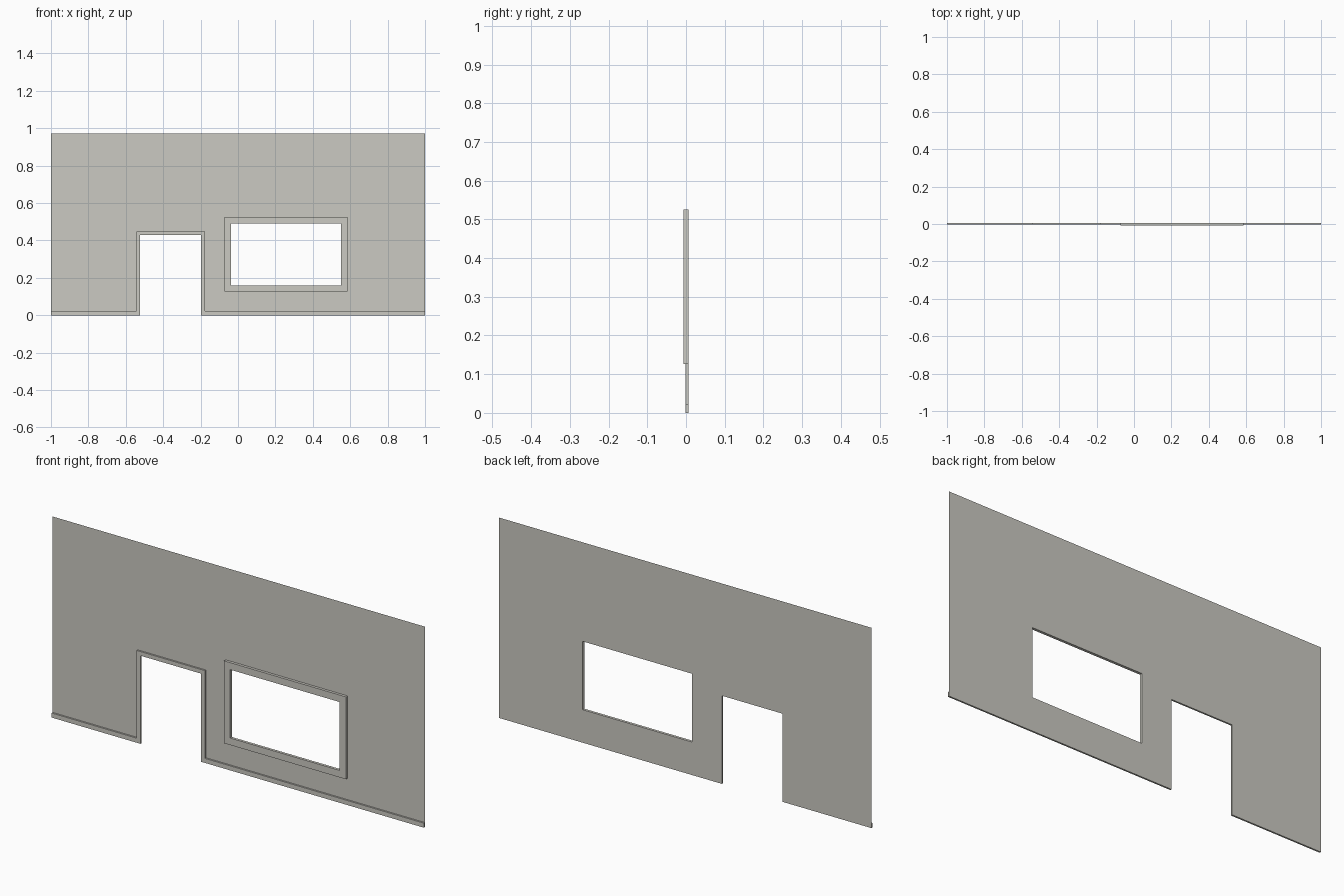
import bpy, bmesh

if "Cube" in bpy.data.objects:
    bpy.data.objects.remove(bpy.data.objects["Cube"])

plaster = bpy.data.materials.new("warm grey plaster")
plaster.diffuse_color = (0.6, 0.59, 0.54, 1)
plaster.use_nodes = True
plaster.node_tree.nodes["Principled BSDF"].inputs["Base Color"].default_value = plaster.diffuse_color

BACK = 0.0065          # plane of the wall sheet
TRIM_FRONT = -0.0015   # front of skirting and door trim
FRAME_FRONT = -0.0065  # front of the window frame
TOP = 0.973
DX0, DX1, DZ = -0.523, -0.197, 0.428                 # door opening
WX0, WX1, WZ0, WZ1 = -0.037, 0.551, 0.16, 0.492      # window opening
SKIRT, TRIM, FRAME = 0.022, 0.02, 0.034


def finish(name, bm):
    me = bpy.data.meshes.new(name)
    bm.to_mesh(me)
    bm.free()
    me.materials.append(plaster)
    bpy.context.collection.objects.link(bpy.data.objects.new(name, me))


def solid(name, pieces, front):
    """Extrude outline pieces sharing edges from the wall to the front."""
    bm = bmesh.new()
    for pts in pieces:
        bm.faces.new([bm.verts.new((x, BACK - 0.0002, z)) for x, z in pts])
    bmesh.ops.remove_doubles(bm, verts=bm.verts[:], dist=1e-5)
    bm.normal_update()
    src = bm.faces[:]
    ext = bmesh.ops.extrude_face_region(bm, geom=src, use_keep_orig=True)["geom"]
    verts = [v for v in ext if isinstance(v, bmesh.types.BMVert)]
    bmesh.ops.translate(bm, verts=verts, vec=(0, front - BACK, 0))
    bmesh.ops.recalc_face_normals(bm, faces=bm.faces[:])
    finish(name, bm)


# Wall: thin sheet as a grid of cells with the two openings left out
bm = bmesh.new()
xs = [-1, DX0, DX1, WX0, WX1, 1]
zs = [0, WZ0, DZ, WZ1, TOP]
for i in range(len(xs) - 1):
    for j in range(len(zs) - 1):
        cx, cz = (xs[i] + xs[i + 1]) / 2, (zs[j] + zs[j + 1]) / 2
        door = DX0 < cx < DX1 and cz < DZ
        window = WX0 < cx < WX1 and WZ0 < cz < WZ1
        if not door and not window:
            corners = [(xs[i], zs[j]), (xs[i + 1], zs[j]),
                       (xs[i + 1], zs[j + 1]), (xs[i], zs[j + 1])]
            bm.faces.new([bm.verts.new((x, BACK, z)) for x, z in corners])
bmesh.ops.remove_doubles(bm, verts=bm.verts[:], dist=1e-5)
bmesh.ops.dissolve_limit(bm, angle_limit=0.01, verts=bm.verts[:], edges=bm.edges[:])
finish("wall", bm)

# Skirting boards either side of the door
for name, a, b in (("skirting_left", -1, DX0 - TRIM), ("skirting_right", DX1 + TRIM, 1)):
    solid(name, [[(a, 0), (b, 0), (b, SKIRT), (a, SKIRT)]], TRIM_FRONT)

# Door trim: two mitred jambs and a head
o0, o1, oz = DX0 - TRIM, DX1 + TRIM, DZ + TRIM
solid("door_trim", [
    [(o0, 0), (DX0, 0), (DX0, DZ), (o0, oz)],
    [(o0, oz), (DX0, DZ), (DX1, DZ), (o1, oz)],
    [(o1, oz), (DX1, DZ), (DX1, 0), (o1, 0)]], TRIM_FRONT)

# Window frame: four mitred sides
inner = [(WX0, WZ0), (WX1, WZ0), (WX1, WZ1), (WX0, WZ1)]
outer = [(x + (FRAME if x == WX1 else -FRAME), z + (FRAME if z == WZ1 else -FRAME))
         for x, z in inner]
solid("window_frame", [[outer[k], outer[(k + 1) % 4], inner[(k + 1) % 4], inner[k]]
                       for k in range(4)], FRAME_FRONT)
